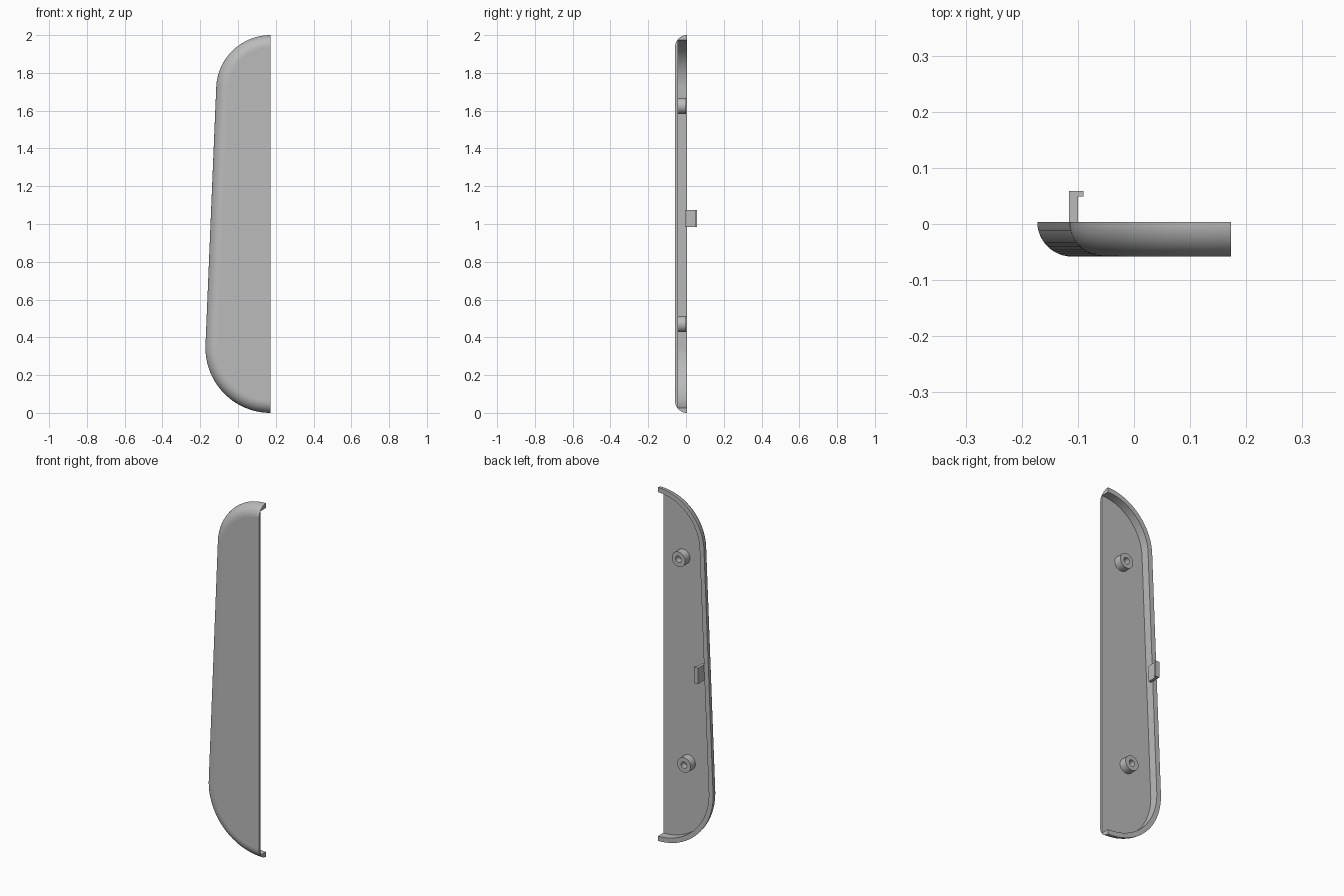
import bpy, bmesh, math
from mathutils import Matrix, Vector

old = bpy.data.objects.get("Cube")
if old:
    bpy.data.objects.remove(old, do_unlink=True)

grey = bpy.data.materials.new("plain_grey")
grey.use_nodes = True
colour = (0.5, 0.5, 0.5, 1)
grey.diffuse_color = colour
grey.node_tree.nodes["Principled BSDF"].inputs["Base Color"].default_value = colour

CUT_X = 0.1725                 # open side of the half shell
LOW_R, HIGH_R = 0.345, 0.288   # end radii of the tapered outline
FRONT, RIM = -0.058, 0.004
FLOOR = -0.043
WALL = 0.027


def finish(name, bm, smooth=True):
    bmesh.ops.recalc_face_normals(bm, faces=bm.faces)
    mesh = bpy.data.meshes.new(name)
    bm.to_mesh(mesh)
    bm.free()
    obj = bpy.data.objects.new(name, mesh)
    bpy.context.collection.objects.link(obj)
    mesh.materials.append(grey)
    if smooth:
        bpy.ops.object.select_all(action="DESELECT")
        obj.select_set(True)
        bpy.context.view_layer.objects.active = obj
        bpy.ops.object.shade_smooth_by_angle(angle=math.radians(30))
        for face in mesh.polygons:      # large flat caps stay flat
            if len(face.vertices) > 4:
                face.use_smooth = False
    return obj


def outline(inset, y, steps=28):
    """Half of a tapered capsule, from bottom to top of the cut."""
    low_z, high_z = LOW_R, 2 - HIGH_R
    lean = math.asin((LOW_R - HIGH_R) / (high_z - low_z))
    quarter = math.pi / 2
    points = []
    for z, r, start, end in ((low_z, LOW_R, -quarter, lean),
                             (high_z, HIGH_R, lean, quarter)):
        for i in range(steps + 1):
            a = start + (end - start) * i / steps
            points.append(Vector((CUT_X - (r - inset) * math.cos(a), y,
                                  z + (r - inset) * math.sin(a))))
    return points


# Shell: straight inner wall, flat rim, rounded outer edge, flat front
bm = bmesh.new()
depth = RIM - FRONT
section = [(WALL, FLOOR), (WALL, RIM)]
for i in range(13):
    a = math.pi / 2 * i / 12
    section.append((depth * (1 - math.cos(a)), RIM - depth * math.sin(a)))
loops = [[bm.verts.new(p) for p in outline(d, y)] for d, y in section]
for a, b in zip(loops, loops[1:]):
    for i in range(len(a) - 1):
        bm.faces.new((a[i], a[i + 1], b[i + 1], b[i]))
bm.faces.new(loops[0])
bm.faces.new(loops[-1])
bm.faces.new([l[0] for l in loops] + [l[-1] for l in reversed(loops)])
finish("shell", bm)


# Screw bosses: turned rings with blind holes
def boss(name, x, z):
    bm = bmesh.new()
    profile = [(0.042, FLOOR - 0.005), (0.042, 0), (0.018, 0), (0.018, -0.035), (0, -0.035)]
    verts = [bm.verts.new((r, y, 0)) for r, y in profile]
    edges = [bm.edges.new(pair) for pair in zip(verts, verts[1:])]
    bmesh.ops.spin(bm, geom=verts + edges, cent=(0, 0, 0), axis=(0, 1, 0),
                   angle=math.tau, steps=32)
    bmesh.ops.remove_doubles(bm, verts=bm.verts, dist=0.0001)
    bmesh.ops.transform(bm, matrix=Matrix.Translation((x, 0, z)), verts=bm.verts)
    finish(name, bm)


boss("upper_boss", 0.047, 1.625)
boss("lower_boss", 0.013, 0.47)

# Snap clip: hooked profile extruded upward
bm = bmesh.new()
hook = [(-0.116, -0.005), (-0.1, -0.005), (-0.1, 0.049), (-0.09, 0.049),
        (-0.09, 0.059), (-0.116, 0.059)]
base = bm.faces.new([bm.verts.new((x, y, 0.985)) for x, y in hook])
top = bmesh.ops.extrude_face_region(bm, geom=[base])["geom"]
bmesh.ops.translate(bm, vec=(0, 0, 0.09),
                    verts=[v for v in top if isinstance(v, bmesh.types.BMVert)])
finish("snap_clip", bm, smooth=False)
